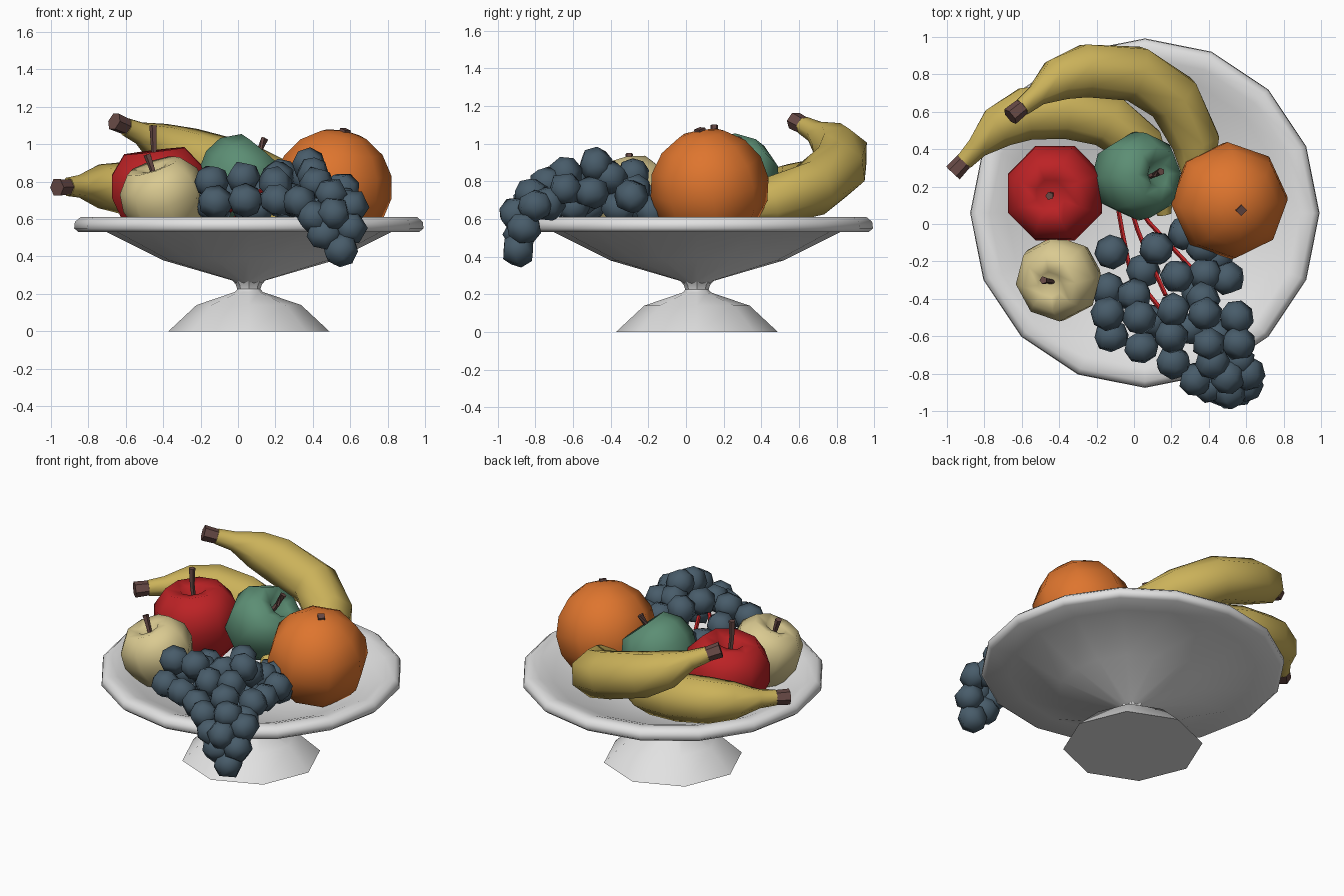
import bpy, bmesh, math, random
from mathutils import Vector, Matrix, Euler

if "Cube" in bpy.data.objects:
    bpy.data.objects.remove(bpy.data.objects["Cube"])

random.seed(4)


def mat(name, r, g, b):
    lin = [((c / 255 + 0.055) / 1.055) ** 2.4 for c in (r, g, b)]
    m = bpy.data.materials.new(name)
    m.diffuse_color = (*lin, 1)
    m.use_nodes = True
    m.node_tree.nodes["Principled BSDF"].inputs["Base Color"].default_value = m.diffuse_color
    return m


WHITE = mat("white ceramic", 226, 226, 226)
RED = mat("apple red", 188, 34, 37)
PALE = mat("pale yellow", 218, 202, 145)
GREEN = mat("muted green", 92, 142, 116)
ORANGE = mat("orange", 222, 117, 46)
YELLOW = mat("banana yellow", 203, 178, 90)
BROWN = mat("stem brown", 104, 74, 70)
BLUE = mat("grape blue", 72, 92, 106)


def finish(bm, name, material, angle=40):
    bmesh.ops.recalc_face_normals(bm, faces=bm.faces[:])
    me = bpy.data.meshes.new(name)
    bm.to_mesh(me)
    bm.free()
    me.materials.append(material)
    for p in me.polygons:
        p.use_smooth = True
    me.set_sharp_from_angle(angle=math.radians(angle))
    ob = bpy.data.objects.new(name, me)
    bpy.context.collection.objects.link(ob)
    return ob


def skin(bm, rings):
    """Join rings of vertices (single-vertex rings act as poles)."""
    for a, b in zip(rings, rings[1:]):
        n = max(len(a), len(b))
        for i in range(n):
            j = (i + 1) % n
            if len(a) == 1:
                bm.faces.new((a[0], b[i], b[j]))
            elif len(b) == 1:
                bm.faces.new((a[i], a[j], b[0]))
            else:
                bm.faces.new((a[i], a[j], b[j], b[i]))


def lathe(name, profile, sides, material, matrix, start=0.0, angle=40):
    bm = bmesh.new()
    rings = []
    for r, z in profile:
        if r == 0:
            rings.append([bm.verts.new((0, 0, z))])
        else:
            rings.append([bm.verts.new((r * math.cos(start + math.tau * i / sides),
                                        r * math.sin(start + math.tau * i / sides), z))
                          for i in range(sides)])
    skin(bm, rings)
    bm.transform(matrix)
    return finish(bm, name, material, angle)


def tube(name, pts, radii, sides, material, angle=50):
    bm = bmesh.new()
    pts = [Vector(p) for p in pts]
    rings = []
    for i, p in enumerate(pts):
        t = (pts[min(i + 1, len(pts) - 1)] - pts[max(i - 1, 0)]).normalized()
        up = Vector((0, 0, 1)) if abs(t.z) < 0.85 else Vector((0, 1, 0))
        s = t.cross(up).normalized()
        u = s.cross(t)
        rings.append([bm.verts.new(p + radii[i] * (s * math.cos(math.tau * k / sides)
                                                   + u * math.sin(math.tau * k / sides)))
                      for k in range(sides)])
    skin(bm, rings)
    bm.faces.new(rings[0])
    bm.faces.new(rings[-1])
    return finish(bm, name, material, angle)


def place(loc, axis=(0, 0, 1), size=1.0):
    q = Vector((0, 0, 1)).rotation_difference(Vector(axis))
    return Matrix.Translation(loc) @ q.to_matrix().to_4x4() @ Matrix.Scale(size, 4)


# Bowl and foot
centre = place((0.058, 0.058, 0))
lathe("bowl", [(0, 0.25), (0.06, 0.25), (0.09, 0.272), (0.46, 0.38), (0.76, 0.53),
               (0.91, 0.53), (0.934, 0.55), (0.93, 0.585), (0.90, 0.61), (0.83, 0.60),
               (0.74, 0.565), (0.45, 0.44), (0, 0.34)], 16, WHITE, centre, angle=80)
lathe("foot", [(0, 0), (0.43, 0), (0.28, 0.14), (0.075, 0.21), (0.062, 0.225),
               (0.07, 0.25), (0.09, 0.274), (0, 0.28)], 8, WHITE, centre, angle=35)

# Apples
APPLE = [(0, -0.78), (0.4, -0.9), (0.78, -0.58), (1, 0.05), (0.95, 0.48),
         (0.64, 0.86), (0.3, 0.81), (0, 0.5)]
EIGHTH = math.pi / 8
lathe("red_apple", APPLE, 8, RED, place((-0.42, 0.165, 0.73), (-0.12, -0.03, 1), 0.274), EIGHTH, 100)
lathe("pale_apple", APPLE, 8, PALE, place((-0.392, -0.285, 0.70), (-0.33, -0.22, 1), 0.23), 0.1, 100)
lathe("green_apple", APPLE, 8, GREEN, place((0.003, 0.255, 0.80), (0.72, 0.06, 0.85), 0.238), 0.05, 100)
tube("red_apple_stem", [(-0.44, 0.16, 0.85), (-0.45, 0.15, 0.99), (-0.452, 0.15, 1.10)],
     [0.014, 0.016, 0.022], 5, BROWN)
tube("pale_apple_stem", [(-0.43, -0.31, 0.79), (-0.455, -0.305, 0.86), (-0.485, -0.30, 0.945)],
     [0.014, 0.015, 0.021], 5, BROWN)
tube("green_apple_stem", [(0.07, 0.25, 0.90), (0.11, 0.265, 0.96), (0.145, 0.28, 1.03)],
     [0.014, 0.015, 0.021], 5, BROWN)

# Orange
ball = [(0.317 * math.sin(math.pi * i / 8) if 0 < i < 8 else 0, -0.315 * math.cos(math.pi * i / 8))
        for i in range(9)]
lathe("orange", ball, 8, ORANGE, place((0.51, 0.125, 0.768), (0.2, -0.15, 1)), 0.05, 60)
tube("orange_stem", [(0.565, 0.08, 1.04), (0.575, 0.072, 1.08)], [0.03, 0.03], 4, BROWN)

# Bananas
RADII = [0.05, 0.062, 0.12, 0.148, 0.155, 0.152, 0.135, 0.09, 0.04]
bananas = {
    "upper": [(-0.60, 0.625, 1.095), (-0.52, 0.69, 1.06), (-0.41, 0.775, 1.0), (-0.26, 0.825, 0.945),
              (0.01, 0.808, 0.865), (0.215, 0.675, 0.765), (0.335, 0.44, 0.69), (0.34, 0.26, 0.66),
              (0.28, 0.12, 0.65)],
    "lower": [(-0.91, 0.335, 0.772), (-0.84, 0.41, 0.775), (-0.73, 0.52, 0.775), (-0.58, 0.595, 0.765),
              (-0.36, 0.61, 0.735), (-0.14, 0.56, 0.70), (0.04, 0.42, 0.66), (0.13, 0.22, 0.63),
              (0.165, 0.05, 0.61)],
}
for label, path in bananas.items():
    tube(label + "_banana", path, RADII, 7, YELLOW, 60)
    a, b = Vector(path[0]), Vector(path[1])
    d = (a - b).normalized()
    tube(label + "_banana_stem", [a - d * 0.01, a + d * 0.085], [0.046, 0.05], 6, BROWN)

# Grapes
GRAPES = [(-.12, -.15, .66), (-.14, -.35, .68), (-.14, -.48, .80), (-.12, -.60, .69), (0, -.38, .74),
          (.03, -.50, .82), (.04, -.66, .70), (.12, -.13, .72), (.27, -.05, .66), (.37, -.13, .70),
          (.23, -.28, .83), (.38, -.27, .75), (.50, -.29, .72), (.21, -.46, .82), (.38, -.48, .89),
          (.55, -.50, .74), (.20, -.60, .79), (.40, -.64, .84), (.56, -.64, .76), (.21, -.74, .70),
          (.42, -.74, .79), (.33, -.83, .69), (.50, -.82, .73), (.61, -.80, .67), (.51, -.90, .63),
          (.41, -.87, .61), (.60, -.86, .55), (.46, -.88, .52), (.55, -.89, .435), (.10, -.52, .66),
          (.30, -.56, .70), (.45, -.60, .67), (.34, -.36, .66), (.05, -.25, .67), (.44, -.18, .64),
          (.56, -.73, .68), (.37, -.40, .82)]
bm = bmesh.new()
for g in GRAPES:
    rot = Euler([random.uniform(0, 6) for _ in range(3)]).to_matrix().to_4x4()
    bmesh.ops.create_uvsphere(bm, u_segments=6, v_segments=4, radius=0.094,
                              matrix=Matrix.Translation(g) @ rot)
finish(bm, "grapes", BLUE, 62)

# Grape stalks
stalks = [[(-.09, .12, .60), (-.06, -.05, .63), (-.02, -.25, .67), (.14, -.45, .76)],
          [(-.02, .10, .60), (.02, -.03, .63), (.08, -.18, .67), (.17, -.38, .76)],
          [(.02, .10, .60), (.08, .01, .64), (.22, -.14, .70), (.35, -.28, .76)]]
for i, s in enumerate(stalks):
    tube("grape_stalk_%d" % (i + 1), s, [0.013] * 4, 5, RED)
